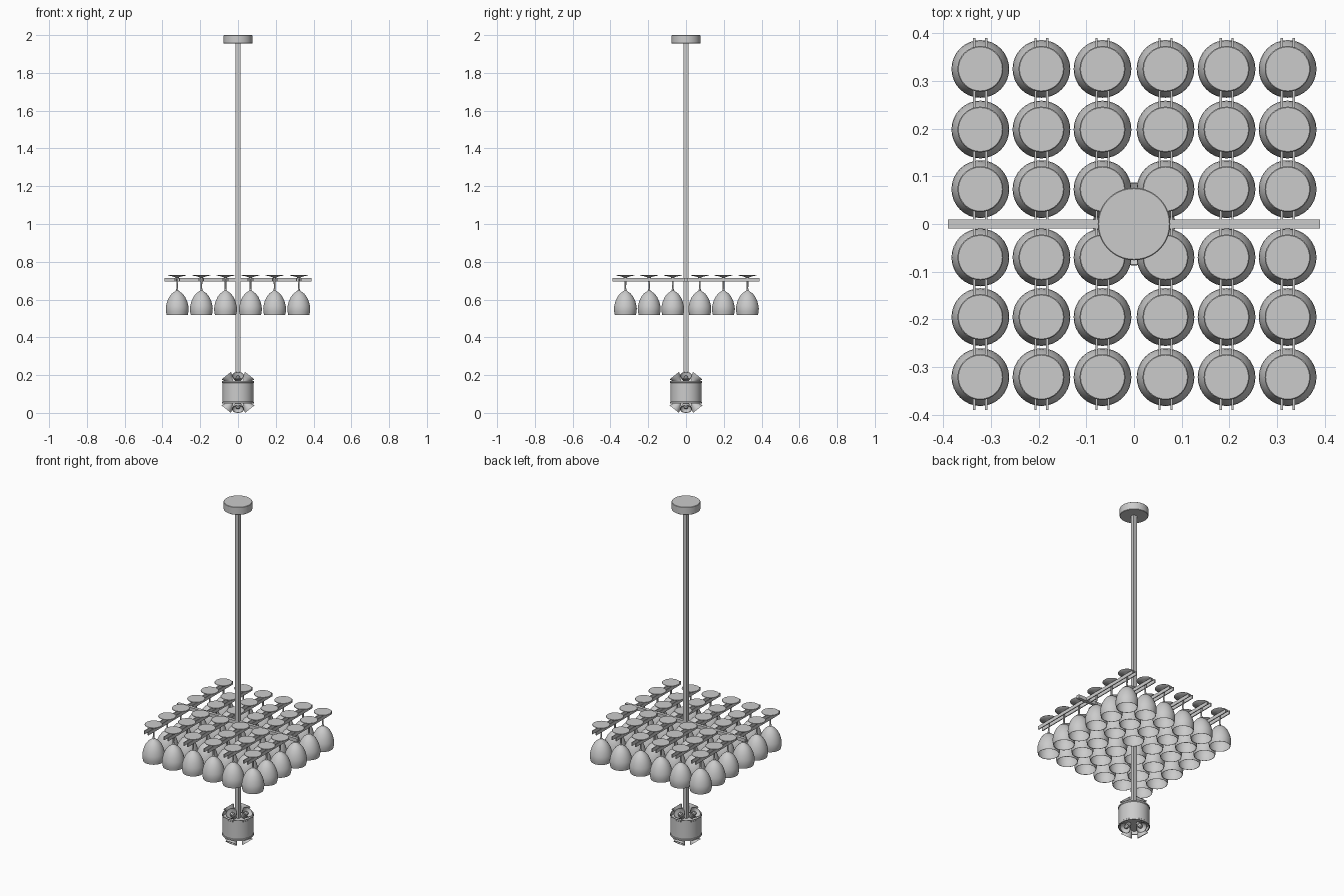
import bpy, bmesh, math
from mathutils import Matrix

if "Cube" in bpy.data.objects:
    bpy.data.objects.remove(bpy.data.objects["Cube"])


def add_object(name, mesh, matrix=None):
    ob = bpy.data.objects.new(name, mesh)
    bpy.context.collection.objects.link(ob)
    if matrix is not None:
        ob.matrix_world = matrix
    return ob


def lathe(name, profile, seg=32, sharp=35):
    """Spin a list of (radius, z) points about z; r = 0 makes a pole."""
    bm = bmesh.new()
    rings = []
    for r, z in profile:
        if r == 0:
            rings.append([bm.verts.new((0, 0, z))] * seg)
        else:
            rings.append([bm.verts.new((r * math.cos(2 * math.pi * i / seg),
                                        r * math.sin(2 * math.pi * i / seg), z))
                          for i in range(seg)])
    for a, b in zip(rings, rings[1:]):
        for i in range(seg):
            j = (i + 1) % seg
            quad = list(dict.fromkeys((a[i], a[j], b[j], b[i])))
            if len(quad) > 2:
                bm.faces.new(quad)
    bmesh.ops.recalc_face_normals(bm, faces=bm.faces)
    for f in bm.faces:
        f.smooth = True
    for e in bm.edges:
        if len(e.link_faces) == 2 and e.calc_face_angle() > math.radians(sharp):
            e.smooth = False
    mesh = bpy.data.meshes.new(name)
    bm.to_mesh(mesh)
    bm.free()
    return mesh


def box(name, centre, size):
    bm = bmesh.new()
    bmesh.ops.create_cube(bm, size=1, matrix=Matrix.Translation(centre) @ Matrix.Diagonal((*size, 1)))
    mesh = bpy.data.meshes.new(name)
    bm.to_mesh(mesh)
    bm.free()
    return add_object(name, mesh)


# Ceiling canopy and square drop rod
add_object("ceiling_canopy", lathe("ceiling_canopy", [
    (0, 1.955), (0.074, 1.955), (0.076, 1.957), (0.076, 1.998), (0.074, 2.0), (0, 2.0)], 64))
box("drop_rod", (0, 0, 1.03), (0.024, 0.024, 1.86))

# Glass rack: one cross bar and a pair of rails per column
COLS = [-0.322, -0.194, -0.066, 0.066, 0.194, 0.322]
ROWS = [-0.321, -0.195, -0.07, 0.073, 0.198, 0.325]
box("rack_cross_bar", (0, 0, 0.705), (0.78, 0.018, 0.02))
for x in COLS:
    for s in (-1, 1):
        box("rack_rail", (x + s * 0.0125, 0, 0.705), (0.005, 0.78, 0.02))

# Hanging wine glasses: foot, stem, outer bowl, rim, inner bowl
glass = lathe("wine_glass", [
    (0, 0.731), (0.046, 0.731), (0.048, 0.729), (0.046, 0.727), (0.025, 0.723),
    (0.010, 0.718), (0.005, 0.708), (0.0045, 0.66), (0.006, 0.648), (0.014, 0.642),
    (0.028, 0.632), (0.042, 0.614), (0.053, 0.59), (0.059, 0.566), (0.0605, 0.552),
    (0.0595, 0.536), (0.056, 0.519), (0.0545, 0.519), (0.058, 0.536), (0.059, 0.552),
    (0.0575, 0.566), (0.0515, 0.589), (0.041, 0.612), (0.027, 0.629), (0.013, 0.638),
    (0, 0.640)])
for x in COLS:
    for y in ROWS:
        add_object("wine_glass", glass, Matrix.Translation((x, y, 0)))

# Lamp housing: open drum with floors set into both ends
add_object("lamp_housing", lathe("lamp_housing", [
    (0, 0.148), (0.079, 0.148), (0.079, 0.168), (0.084, 0.168), (0.084, 0.160),
    (0.082, 0.158), (0.082, 0.059), (0.084, 0.057), (0.084, 0.049), (0.079, 0.049),
    (0.079, 0.069), (0, 0.069)], 64))

# Four tilted spotlights facing up and four facing down
shade = lathe("spotlight_shade", [
    (0, -0.045), (0.013, -0.045), (0.015, -0.034), (0.024, -0.020), (0.030, -0.005),
    (0.032, 0), (0.0295, 0), (0.027, -0.006), (0.021, -0.019), (0.012, -0.030), (0, -0.032)])
bulb = lathe("spotlight_bulb", [(0, -0.033), (0.010, -0.032), (0.0125, -0.018),
                                (0.011, -0.009), (0.006, -0.004), (0, -0.003)], 24)
for z, tilt in ((0.197, 38.7), (0.02, 141.3)):
    for k in range(4):
        m = (Matrix.Rotation(k * math.pi / 2, 4, 'Z') @ Matrix.Translation((0.062, 0, z))
             @ Matrix.Rotation(math.radians(tilt), 4, 'Y'))
        add_object("spotlight_shade", shade, m)
        add_object("spotlight_bulb", bulb, m)
